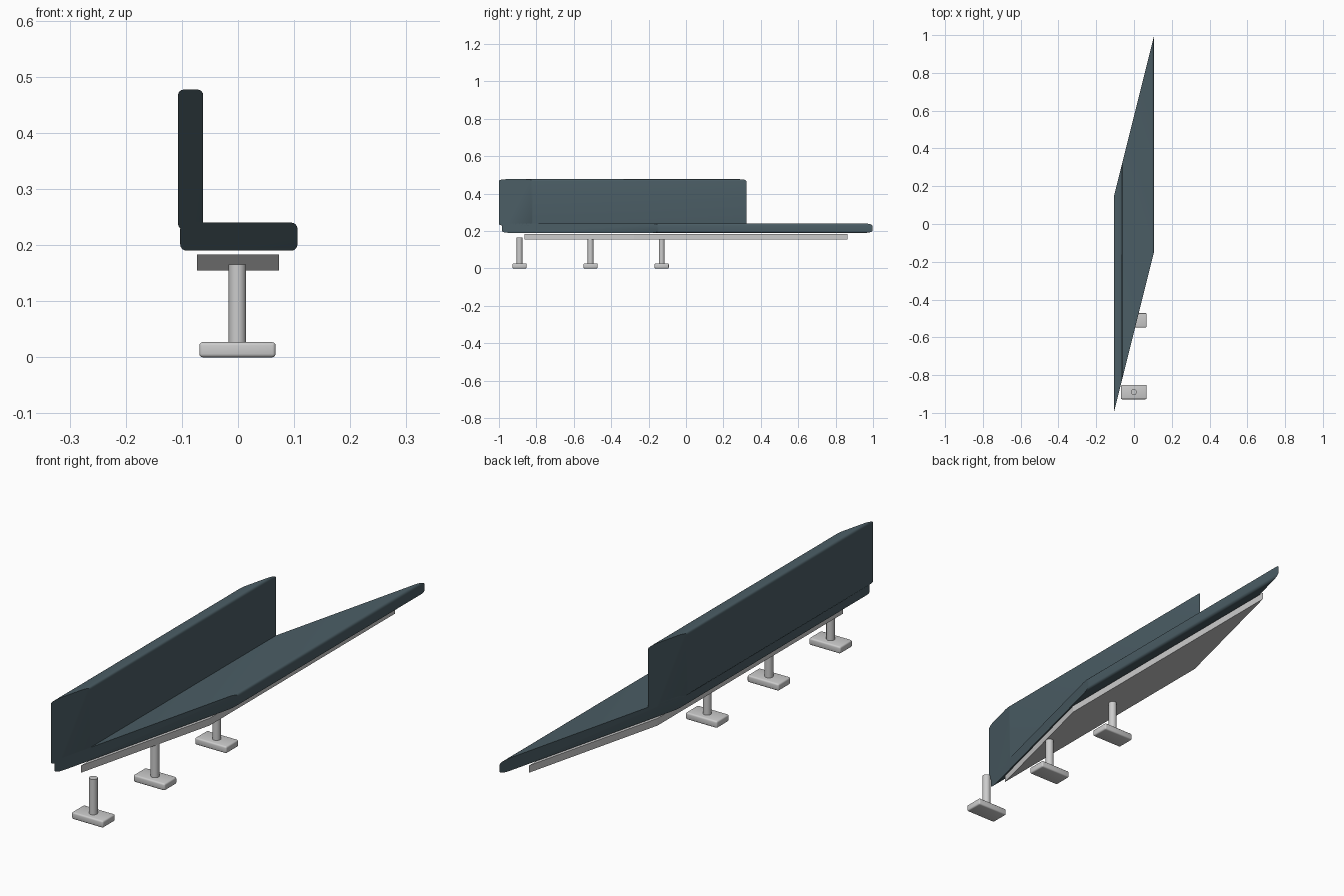
import bpy, bmesh, math

if "Cube" in bpy.data.objects:
    bpy.data.objects.remove(bpy.data.objects["Cube"])

SLANT = 4.01      # y shift per unit x: the whole bench is cut on a steep diagonal
HALF = 0.572      # half length of the slanted parts along y

fabric = bpy.data.materials.new("slate_upholstery")
fabric.diffuse_color = (0.07, 0.11, 0.13, 1)
fabric.use_nodes = True
fabric.node_tree.nodes["Principled BSDF"].inputs["Base Color"].default_value = fabric.diffuse_color


def finish(name, bm, smooth=True):
    bmesh.ops.recalc_face_normals(bm, faces=bm.faces)
    mesh = bpy.data.meshes.new(name)
    bm.to_mesh(mesh)
    bm.free()
    ob = bpy.data.objects.new(name, mesh)
    bpy.context.collection.objects.link(ob)
    if smooth:
        bpy.ops.object.select_all(action='DESELECT')
        ob.select_set(True)
        bpy.context.view_layer.objects.active = ob
        bpy.ops.object.shade_smooth_by_angle(angle=math.radians(35))
    return ob


def box(x0, x1, y0, y1, z0, z1):
    bm = bmesh.new()
    bmesh.ops.create_cube(bm, size=1)
    for v in bm.verts:
        v.co.x = x0 + (v.co.x + 0.5) * (x1 - x0)
        v.co.y = y0 + (v.co.y + 0.5) * (y1 - y0)
        v.co.z = z0 + (v.co.z + 0.5) * (z1 - z0)
    return bm


def slanted_bar(name, x0, x1, z0, z1, radius=0, material=None):
    bm = box(x0, x1, -HALF, HALF, z0, z1)
    if radius:
        long_edges = [e for e in bm.edges
                      if abs(e.verts[0].co.y - e.verts[1].co.y) > HALF]
        bmesh.ops.bevel(bm, geom=long_edges, offset=radius, segments=4,
                        profile=0.5, affect='EDGES')
    for v in bm.verts:
        v.co.y += SLANT * v.co.x
    ob = finish(name, bm, smooth=radius > 0)
    if material:
        ob.data.materials.append(material)
    return ob


# Upholstered seat and backrest, and the rail beneath
slanted_bar("seat", -0.103, 0.106, 0.190, 0.240, 0.011, fabric)
slanted_bar("backrest", -0.107, -0.062, 0.228, 0.477, 0.010, fabric)
slanted_bar("support_rail", -0.073, 0.073, 0.155, 0.183)

# Legs: round posts on rounded foot plates
for i, y in enumerate((-0.89, -0.51, -0.13), 1):
    bm = box(-0.069, 0.067, y - 0.038, y + 0.038, 0, 0.027)
    bmesh.ops.bevel(bm, geom=bm.edges[:], offset=0.006, segments=3,
                    profile=0.5, affect='EDGES')
    finish(f"foot_plate_{i}", bm)

    bm = bmesh.new()
    bmesh.ops.create_cone(bm, cap_ends=True, segments=32, radius1=0.0155,
                          radius2=0.0155, depth=0.145)
    bmesh.ops.translate(bm, verts=bm.verts, vec=(-0.001, y, 0.0925))
    finish(f"leg_post_{i}", bm)
